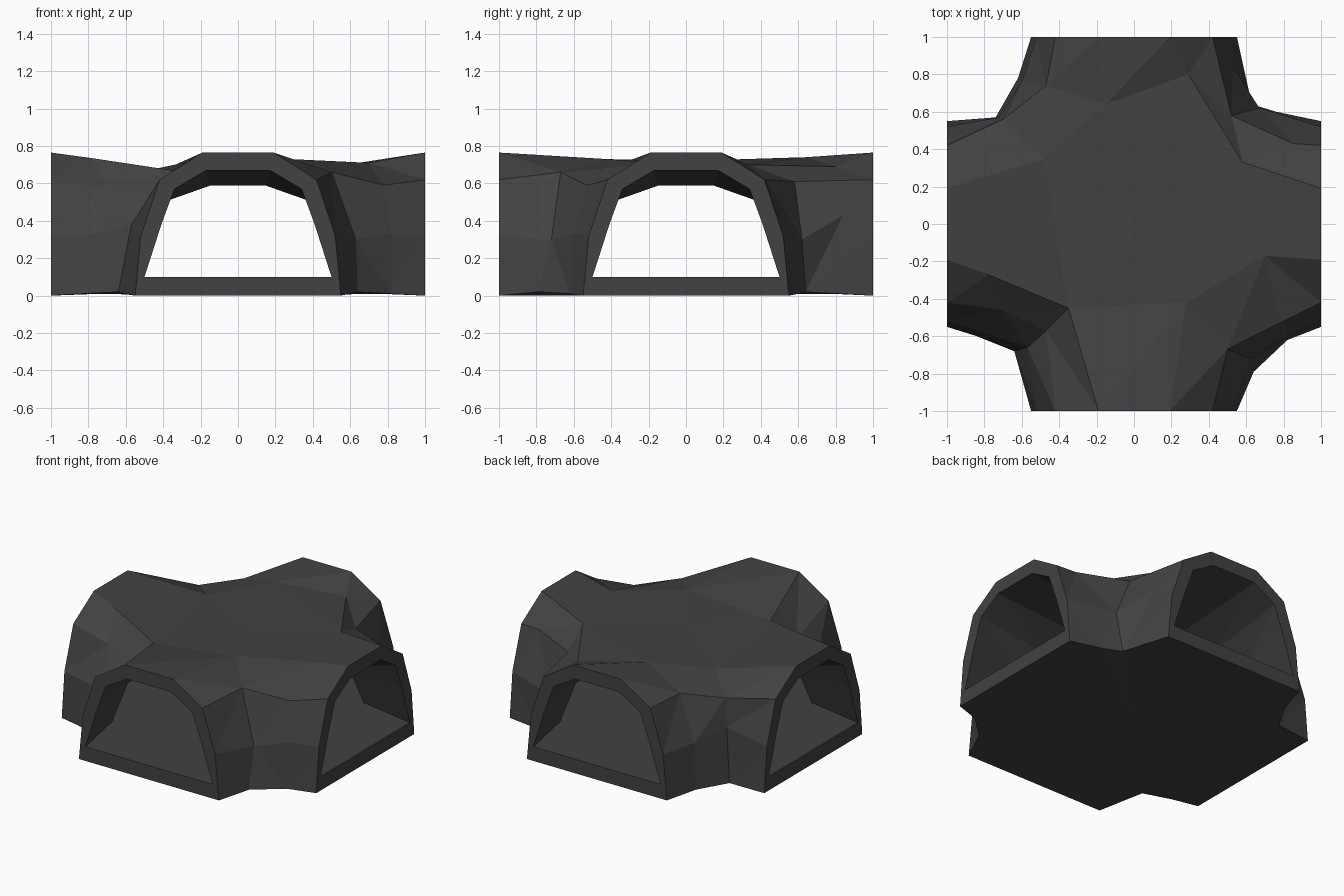
import bpy, bmesh
from mathutils import Vector, Matrix
from mathutils.geometry import delaunay_2d_cdt
from math import pi

if "Cube" in bpy.data.objects:
    bpy.data.objects.remove(bpy.data.objects["Cube"])

# One dark stone colour
stone = bpy.data.materials.new("dark_stone")
stone.diffuse_color = (0.054, 0.054, 0.054, 1)
stone.use_nodes = True
stone.node_tree.nodes["Principled BSDF"].inputs["Base Color"].default_value = stone.diffuse_color

# Half arch profiles at the tunnel mouths: (sideways, height), floor to crown
OUTER = [(0.55, 0.0), (0.52, 0.32), (0.42, 0.62), (0.19, 0.765)]
INNER = [(0.50, 0.10), (0.41, 0.38), (0.34, 0.57), (0.17, 0.67)]

# Irregular rock corners, counter-clockwise from the right arm.
# Each row (floor to crown) has two points between neighbouring arms.
ROCK = [
    [[(.76, .60, .01), (.63, .64, .02)],
     [(.67, .62, .30), (.53, .84, .43)],
     [(.85, .43, .62), (.52, .58, .61)],
     [(.58, .33, .70), (.29, .80, .69)]],
    [[(-.62, .78, .01), (-.74, .57, .01)],
     [(-.60, .76, .33), (-.72, .57, .40)],
     [(-.47, .74, .64), (-.70, .56, .60)],
     [(-.15, .64, .74), (-.48, .35, .67)]],
    [[(-.84, -.60, .01), (-.64, -.68, .02)],
     [(-.76, -.60, .33), (-.57, -.66, .38)],
     [(-.70, -.46, .57), (-.47, -.57, .53)],
     [(-.78, -.27, .735), (-.35, -.45, .67)]],
    [[(.64, -.79, .02), (.82, -.62, .01)],
     [(.63, -.72, .30), (.82, -.60, .33)],
     [(.50, -.67, .66), (.78, -.53, .59)],
     [(.28, -.42, .73), (.70, -.17, .71)]],
]

# Tunnel corners: one regular column, turned for every corner
def tunnel_corner(k):
    turn = Matrix.Rotation(k * pi / 2, 3, 'Z')
    column = [(.58, .10), (.51, .36), (.37, .51), (.15, .588)]
    return [[turn @ Vector((d, d, z))] for d, z in column]

bm = bmesh.new()

def cap(rim, centre):
    """Evenly triangulated surface inside a cross-shaped outline."""
    verts = rim + [bm.verts.new(centre)]
    result = delaunay_2d_cdt([v.co.xy for v in verts], [],
                             [list(range(len(rim)))], 1, 1e-6)
    tris, origin = result[2], result[3]
    for t in tris:
        bm.faces.new([verts[origin[i][0]] for i in t])

def shell(profile, corners, crown):
    """Four corner walls plus floor and roof; returns the mouth edge loops."""
    grids = []
    for k in range(4):
        turn = Matrix.Rotation(k * pi / 2, 3, 'Z')
        grid = []
        for (s, z), mids in zip(profile, corners[k]):
            pts = [turn @ Vector((1, s, z))] + list(mids) + [turn @ Vector((s, 1, z))]
            grid.append([bm.verts.new(p) for p in pts])
        for lo, hi in zip(grid, grid[1:]):
            for i in range(len(lo) - 1):
                bm.faces.new((lo[i], lo[i + 1], hi[i + 1], hi[i]))
        grids.append(grid)
    # floor and roof
    cap([v for g in grids for v in g[0]], (0, 0, profile[0][1]))
    cap([v for g in grids for v in g[-1]], crown)
    # mouth loops: up one side of each arm and down the other
    return [[r[-1] for r in grids[k - 1]] + [r[0] for r in reversed(grids[k])]
            for k in range(4)]

rock = shell(OUTER, ROCK, (0.02, -0.01, 0.72))
tunnel = shell(INNER, [tunnel_corner(k) for k in range(4)], (0, 0, 0.605))

# Flat rims joining the rock to the tunnel at each mouth
for a, b in zip(rock, tunnel):
    for i in range(8):
        j = (i + 1) % 8
        bm.faces.new((a[i], a[j], b[j], b[i]))

bmesh.ops.triangulate(bm, faces=bm.faces[:])
bmesh.ops.recalc_face_normals(bm, faces=bm.faces[:])

mesh = bpy.data.meshes.new("cave_crossroads")
bm.to_mesh(mesh)
bm.free()
mesh.materials.append(stone)
bpy.context.collection.objects.link(bpy.data.objects.new("cave_crossroads", mesh))
